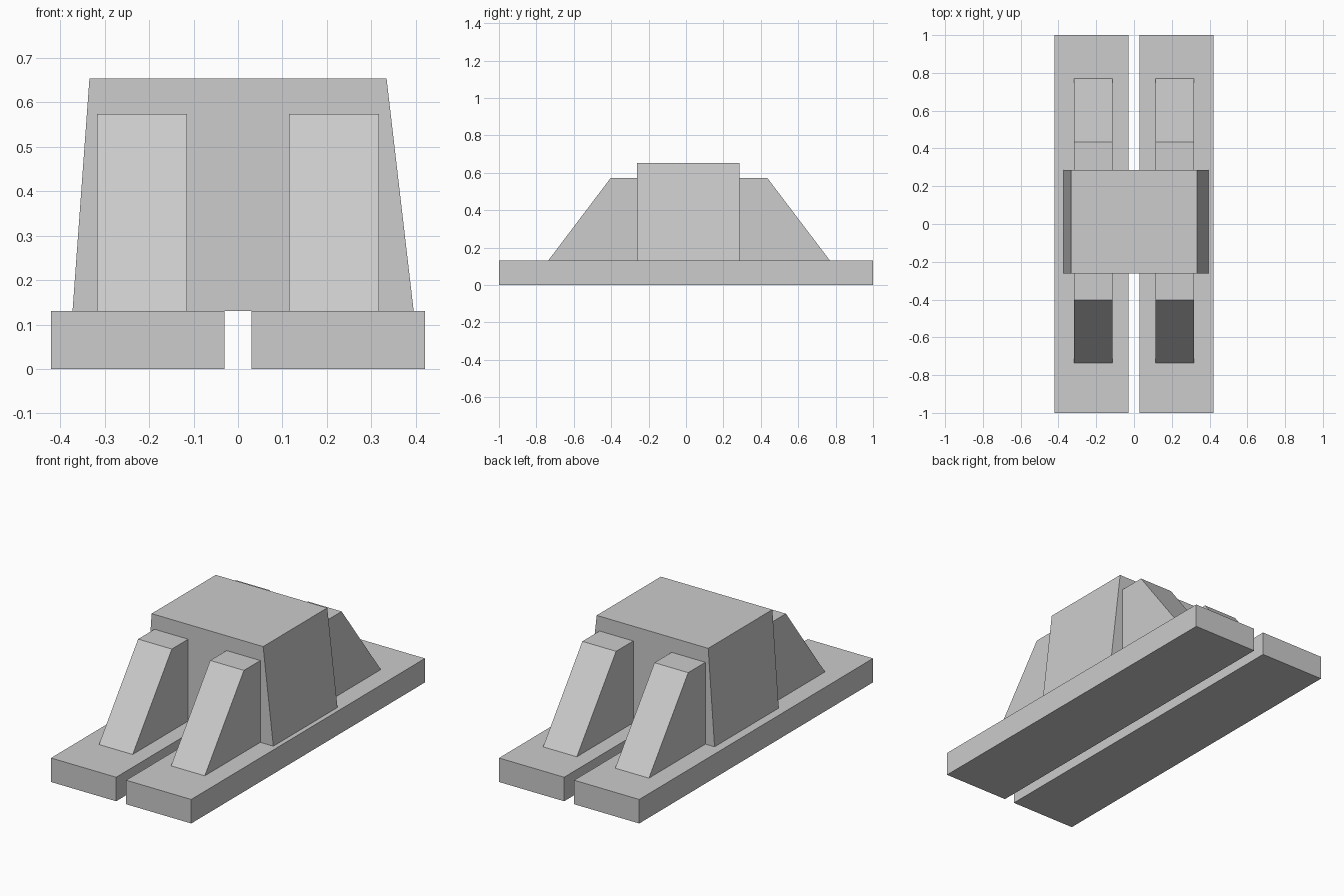
import bpy

cube = bpy.data.objects.get("Cube")
if cube:
    bpy.data.objects.remove(cube, do_unlink=True)

GREY = (0.604, 0.604, 0.604, 1.0)
grey = bpy.data.materials.new("light_grey")
grey.use_nodes = True
grey.diffuse_color = GREY
grey.node_tree.nodes["Principled BSDF"].inputs["Base Color"].default_value = GREY


def prism(name, profile, axis, start, end):
    """Extrude a (horizontal, z) profile along x or y."""
    n = len(profile)

    def point(a, z, depth):
        return (depth, a, z) if axis == "x" else (a, depth, z)

    verts = [point(a, z, d) for d in (start, end) for a, z in profile]
    faces = [tuple(range(n))[::-1], tuple(range(n, 2 * n))]
    faces += [(i, (i + 1) % n, (i + 1) % n + n, i + n) for i in range(n)]
    if axis == "y":  # keep the normals outward
        faces = [f[::-1] for f in faces]
    mesh = bpy.data.meshes.new(name)
    mesh.from_pydata(verts, [], faces)
    mesh.materials.append(grey)
    obj = bpy.data.objects.new(name, mesh)
    bpy.context.collection.objects.link(obj)
    return obj


BASE_TOP, BRACE_TOP, BODY_TOP = 0.13, 0.573, 0.653
FRONT, BACK = -0.262, 0.287

# Tapered central block, slightly wider at its left foot
prism("central_block",
      [(-0.372, BASE_TOP), (0.395, BASE_TOP), (0.334, BODY_TOP), (-0.334, BODY_TOP)],
      "y", FRONT, BACK)

for side, s in (("left", 1), ("right", -1)):
    # Long base plank
    x0, x1 = sorted((s * 0.03, s * 0.42))
    prism(side + "_base_plank", [(-1, 0), (1, 0), (1, BASE_TOP), (-1, BASE_TOP)],
          "x", x0, x1)

    # Sloped braces before and behind the block
    x0, x1 = sorted((s * 0.115, s * 0.317))
    prism(side + "_front_brace",
          [(-0.737, BASE_TOP), (FRONT, BASE_TOP), (FRONT, BRACE_TOP), (-0.402, BRACE_TOP)],
          "x", x0, x1)
    prism(side + "_back_brace",
          [(BACK, BASE_TOP), (0.77, BASE_TOP), (0.434, BRACE_TOP), (BACK, BRACE_TOP)],
          "x", x0, x1)
